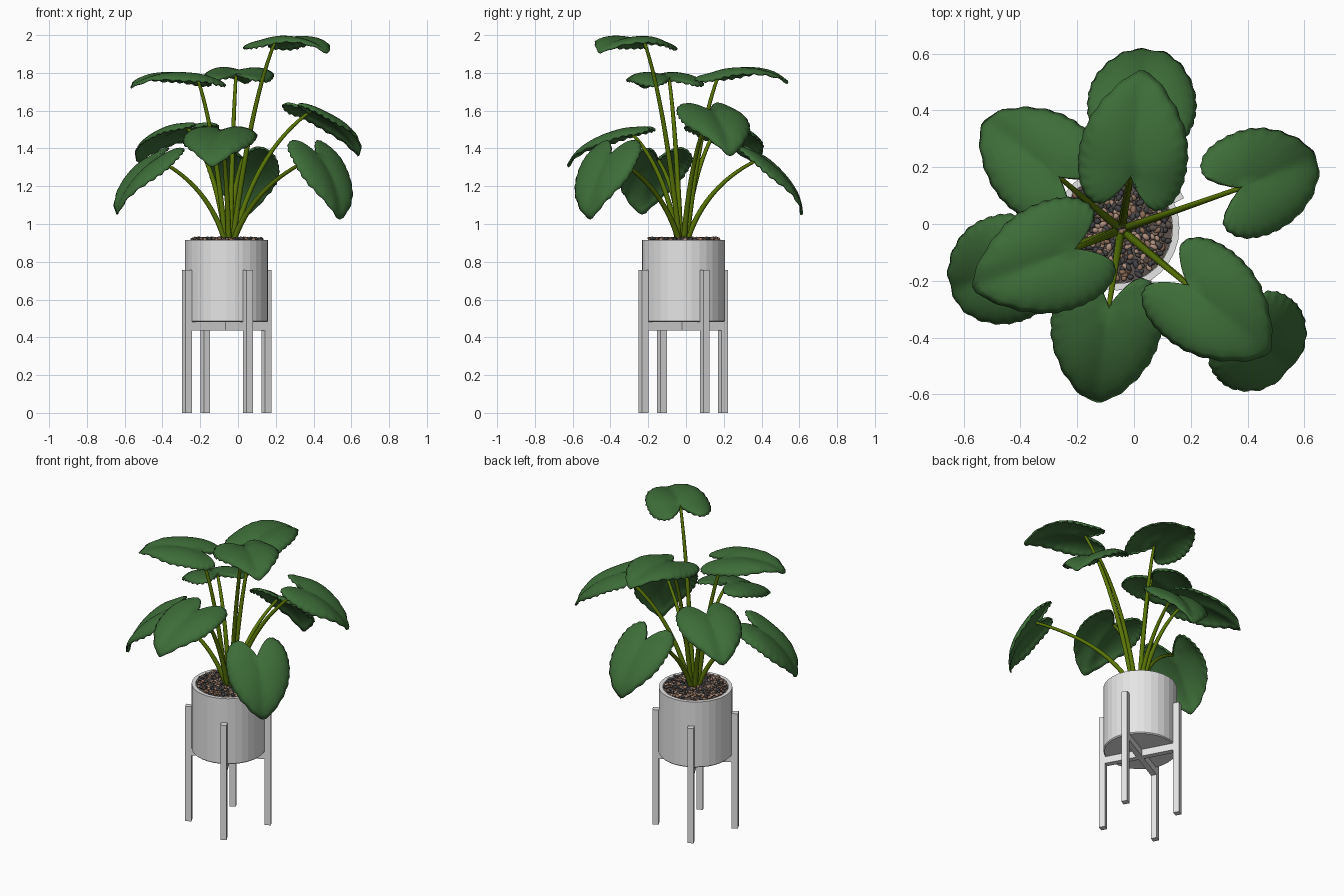
import bpy, bmesh, math, random
from mathutils import Vector, Matrix

if "Cube" in bpy.data.objects:
    bpy.data.objects.remove(bpy.data.objects["Cube"])

random.seed(4)
CX, CY = -0.06, -0.014          # centre of the pot


def material(name, rgb):
    m = bpy.data.materials.new(name)
    m.diffuse_color = (*rgb, 1)
    m.use_nodes = True
    m.node_tree.nodes["Principled BSDF"].inputs["Base Color"].default_value = m.diffuse_color
    return m


POT = material("pale_grey", (0.78, 0.78, 0.78))
LEAF = material("leaf_green", (0.047, 0.152, 0.04))
STEM = material("olive_stem", (0.10, 0.18, 0.002))
STONES = [material("stone_dark_grey", (0.06, 0.06, 0.065)),
          material("stone_brown", (0.28, 0.16, 0.105)),
          material("stone_tan", (0.43, 0.28, 0.21)),
          material("stone_dark_brown", (0.11, 0.085, 0.075))]


def finish(bm, name, mats, smooth=False):
    bmesh.ops.recalc_face_normals(bm, faces=bm.faces)
    for f in bm.faces:
        f.smooth = smooth
    me = bpy.data.meshes.new(name)
    bm.to_mesh(me)
    bm.free()
    for m in mats:
        me.materials.append(m)
    ob = bpy.data.objects.new(name, me)
    bpy.context.collection.objects.link(ob)
    return ob


def lathe(name, profile, mat, steps=32):
    bm = bmesh.new()
    vs = [bm.verts.new((CX + r, CY, z)) for r, z in profile]
    es = [bm.edges.new(p) for p in zip(vs, vs[1:])]
    bmesh.ops.spin(bm, geom=vs + es, cent=(CX, CY, 0), axis=(0, 0, 1),
                   angle=2 * math.pi, steps=steps)
    bmesh.ops.remove_doubles(bm, verts=bm.verts, dist=1e-4)
    return finish(bm, name, [mat])


def box(name, radius, angle, z0, z1, sx, sy):
    bm = bmesh.new()
    mat = (Matrix.Translation((CX, CY, 0)) @ Matrix.Rotation(angle, 4, 'Z')
           @ Matrix.Translation((radius, 0, (z0 + z1) / 2))
           @ Matrix.Diagonal((sx, sy, z1 - z0, 1)))
    bmesh.ops.create_cube(bm, size=1, matrix=mat)
    return finish(bm, name, [POT])


# Pot and soil
lathe("pot", [(0, .481), (.214, .481), (.22, .487), (.22, .915),
              (.196, .915), (.196, .87), (0, .87)], POT)
lathe("soil", [(0, .905), (.195, .902), (.195, .88), (0, .88)], STONES[3])

# Stand: four legs and two crossed bars
A0 = math.radians(28.3)
for i in range(4):
    box(f"stand_leg_{i + 1}", 0.239, A0 + i * math.pi / 2, 0, 0.757, 0.038, 0.038)
for i in range(2):
    box(f"stand_bar_{i + 1}", 0, A0 + i * math.pi / 2, 0.435, 0.4805, 0.44, 0.036)

# Pebbles in a sunflower layout with jitter
bm = bmesh.new()
N = 400
for i in range(N):
    r = 0.185 * math.sqrt((i + .5) / N) + random.uniform(-.004, .003)
    a = i * 2.39996 + random.uniform(-.1, .1)
    s = random.uniform(.0085, .0115)
    loc = (CX + r * math.cos(a), CY + r * math.sin(a), .915 + random.uniform(-.004, .01))
    mat = (Matrix.Translation(loc) @ Matrix.Rotation(random.uniform(0, 6.28), 4, 'Z')
           @ Matrix.Rotation(random.uniform(-.5, .5), 4, 'X')
           @ Matrix.Diagonal((s * random.uniform(1, 1.6), s, s * .85, 1)))
    new = bmesh.ops.create_icosphere(bm, subdivisions=2, radius=1, matrix=mat)["verts"]
    idx = random.choice((0, 0, 0, 1, 1, 2, 2, 3))
    for f in {f for v in new for f in v.link_faces}:
        f.material_index = idx
finish(bm, "pebbles", STONES, smooth=True)

# Heart outline as angle from the tip and distance from the stalk joint
HEART = [(0, .38), (15, .322), (30, .275), (45, .241), (60, .214), (75, .196),
         (90, .186), (105, .182), (120, .178), (133, .169), (142, .15),
         (147, .113), (151, .06), (153, .012)]


def outline(t):
    i = min(int(t), len(HEART) - 2)
    f = t - i
    p0 = HEART[i - 1] if i else (-15, .322)
    p1, p2 = HEART[i], HEART[i + 1]
    p3 = HEART[min(i + 2, len(HEART) - 1)]
    return [.5 * (2 * b + (c - a) * f + (2 * a - 5 * b + 4 * c - d) * f * f
                  + (3 * b - a - 3 * c + d) * f ** 3)
            for a, b, c, d in zip(p0, p1, p2, p3)]


BEND = math.radians(40) / .37


def leaf_point(u, v, h, pitch):
    # bend the flat leaf downwards along its length
    c = BEND if u > 0 else BEND / 3
    phi = pitch - c * u
    x = (math.sin(pitch) - math.sin(phi)) / c
    z = (math.cos(phi) - math.cos(pitch)) / c
    return Vector((x - h * math.sin(phi), v, z + h * math.cos(phi)))


def leaf(name, joint, azimuth, pitch, size):
    bm = bmesh.new()
    place = Matrix.Translation(joint) @ Matrix.Rotation(math.radians(azimuth), 4, 'Z')
    per, rings, last = 5, 9, len(HEART) - 1
    n = per * last
    phase = random.uniform(0, 6)
    centre = bm.verts.new(place @ Vector((0, 0, 0)))
    rows = []
    for k in range(-n, n + 1):
        th, r = outline(abs(k) / per)
        th = math.radians(th) * (1 if k >= 0 else -1)
        row = []
        for j in range(1, rings + 1):
            f = (j / rings) ** .7
            rr = r * f * size * (1 + .012 * f ** 12 * math.cos(k * 1.4))
            u, v = rr * math.cos(th), rr * math.sin(th)
            av = math.sqrt(v * v + .0002) - .014
            h = (.40 * av - 2.5 * v * v - .014 * f ** 12
                 + .004 * f ** 14 * math.sin(k * 1.4)
                 + .005 * f ** 2 * math.sin(4 * th + phase))
            row.append(bm.verts.new(place @ leaf_point(u, v, h, math.radians(pitch))))
        rows.append(row)
    for a, b in zip(rows, rows[1:]):
        bm.faces.new((centre, a[0], b[0]))
        for j in range(rings - 1):
            bm.faces.new((a[j], a[j + 1], b[j + 1], b[j]))
    ob = finish(bm, name, [LEAF], smooth=True)
    mod = ob.modifiers.new("thickness", 'SOLIDIFY')
    mod.thickness = .008
    mod.offset = 0


def stalk(name, joint, azimuth, lean):
    # tapered tube along a quadratic arch
    a = math.atan2(joint[1] + .02, joint[0] + .045)
    p0 = Vector((-.045 + .022 * math.cos(a), -.02 + .022 * math.sin(a), .90))
    p2 = Vector(joint) - Vector((0, 0, .003))
    d = p2 - p0
    p1 = p0 + Vector((d.x * lean, d.y * lean, d.z * .70))
    bm = bmesh.new()
    steps, sides, prev = 18, 10, None
    for i in range(steps + 1):
        t = i / steps
        p = p0 * (1 - t) ** 2 + p1 * 2 * t * (1 - t) + p2 * t * t
        tan = ((p1 - p0) * (1 - t) + (p2 - p1) * t).normalized()
        side = tan.cross(Vector((-math.sin(a), math.cos(a), 0))).normalized()
        other = tan.cross(side)
        rad = .0155 - .007 * t
        ring = [bm.verts.new(p + rad * (side * math.cos(q) + other * math.sin(q)))
                for q in (2 * math.pi * s / sides for s in range(sides))]
        if prev:
            for s in range(sides):
                e = (s + 1) % sides
                bm.faces.new((prev[s], prev[e], ring[e], ring[s]))
        else:
            bm.faces.new(ring)
        prev = ring
    bm.faces.new(prev)
    finish(bm, name, [STEM], smooth=True)


# Leaves: name, stalk joint, direction, pitch, size, stalk lean
LEAVES = [
    ("top_front_right", (.195, -.22, 1.965), -40, 14, 1.0, .42),
    ("upper_left", (-.215, -.09, 1.775), 201, 14, 1.02, .40),
    ("upper_back", (-.01, .175, 1.797), 83, 15, 1.0, .40),
    ("right", (.385, .13, 1.60), 23, -19, .98, .28),
    ("back_left", (-.27, .17, 1.515), 143, -9, 1.0, .28),
    ("front", (-.09, -.30, 1.495), -98, -8, 1.02, .28),
    ("low_front_right", (.425, -.405, 1.365), -42, -44, 1.0, .25),
    ("low_left", (-.43, -.15, 1.345), 202, -30, 1.0, .25),
    ("low_back", (.025, .395, 1.35), 84, -32, 1.0, .25),
]
for nm, joint, az, pitch, size, lean in LEAVES:
    leaf("leaf_" + nm, joint, az, pitch, size)
    stalk("stalk_" + nm, joint, az, lean)
